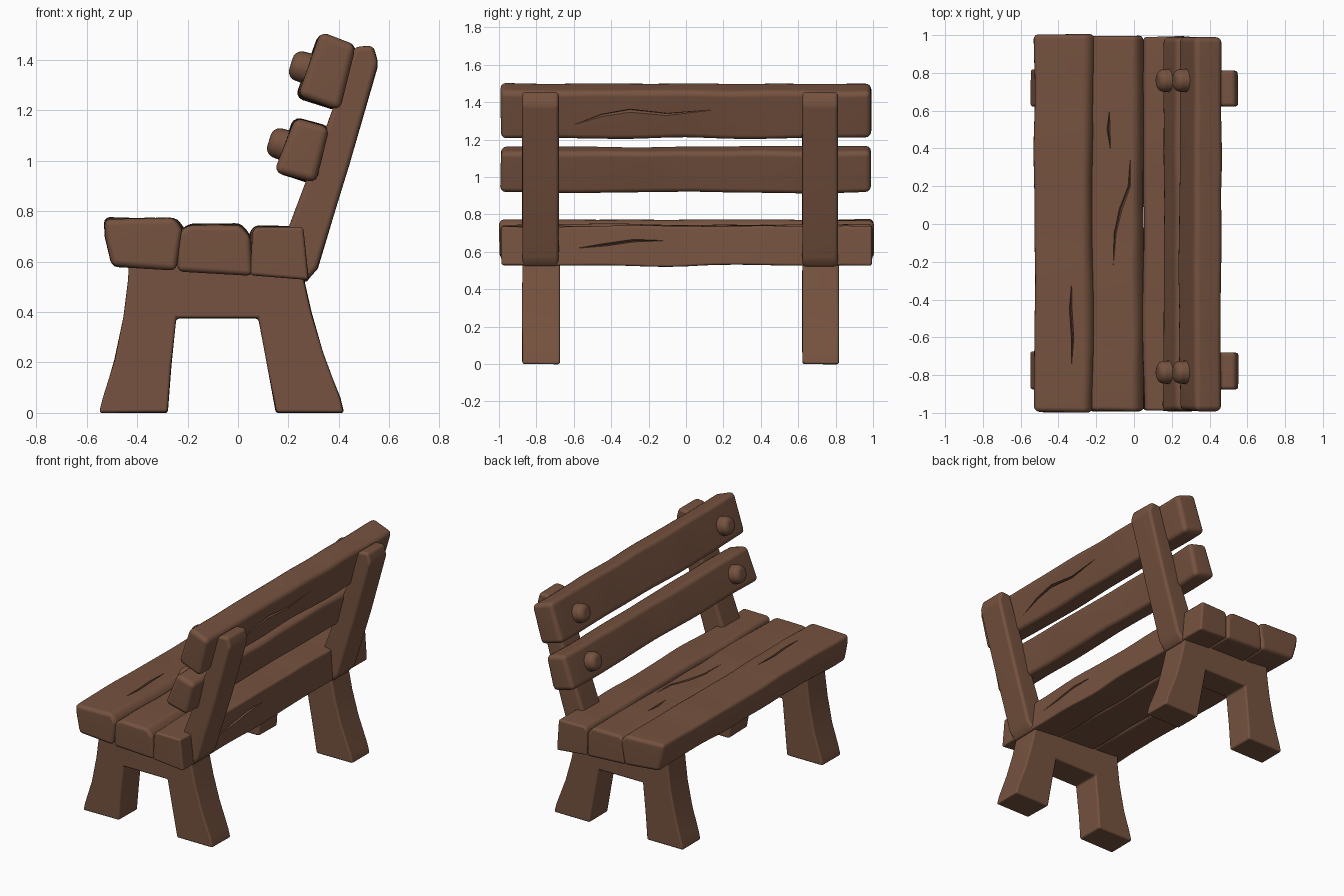
import bpy, bmesh, math
from mathutils import Vector, Matrix, noise

if "Cube" in bpy.data.objects:
    bpy.data.objects.remove(bpy.data.objects["Cube"])

wood = bpy.data.materials.new("brown wood")
wood.diffuse_color = (0.18, 0.085, 0.05, 1)
wood.use_nodes = True
wood.node_tree.nodes["Principled BSDF"].inputs["Base Color"].default_value = wood.diffuse_color


def add_object(name, bm):
    bmesh.ops.recalc_face_normals(bm, faces=bm.faces)
    mesh = bpy.data.meshes.new(name)
    bm.to_mesh(mesh)
    bm.free()
    ob = bpy.data.objects.new(name, mesh)
    bpy.context.collection.objects.link(ob)
    mesh.materials.append(wood)
    return ob


def finish(ob):
    """Soft shading with sharp creases only at hard corners."""
    bpy.ops.object.select_all(action='DESELECT')
    ob.select_set(True)
    bpy.context.view_layer.objects.active = ob
    bpy.ops.object.shade_smooth_by_angle(angle=math.radians(45))
    ob.modifiers.new("soft", 'WEIGHTED_NORMAL').keep_sharp = True


def beam(name, profile, y0, y1, bevel, slices=0, wobble=0.0, seed=0, cracks=()):
    """Side profile (x, z) extruded along y, rounded and made slightly uneven."""
    bm = bmesh.new()
    face = bm.faces.new([bm.verts.new((x, y0, z)) for x, z in profile])
    ext = bmesh.ops.extrude_face_region(bm, geom=[face])['geom']
    bmesh.ops.translate(bm, vec=(0, y1 - y0, 0),
                        verts=[g for g in ext if isinstance(g, bmesh.types.BMVert)])
    bmesh.ops.recalc_face_normals(bm, faces=bm.faces)
    edges = [e for e in bm.edges if e.calc_face_angle(0) > 0.4]
    bmesh.ops.bevel(bm, geom=edges, offset=bevel, segments=3, profile=0.5,
                    affect='EDGES', clamp_overlap=True)
    for i in range(1, slices):
        y = y0 + bevel + (y1 - y0 - 2 * bevel) * i / slices
        bmesh.ops.bisect_plane(bm, geom=bm.verts[:] + bm.edges[:] + bm.faces[:],
                               plane_co=(0, y, 0), plane_no=(0, 1, 0))
    for v in bm.verts:
        p = Vector((v.co.x * 4, v.co.y * 3, v.co.z * 4 + seed * 7.3))
        v.co += noise.noise_vector(p) * wobble
    ob = add_object(name, bm)
    for path, normal in cracks:
        carve(ob, path, Vector(normal).normalized())
    finish(ob)
    return ob


def carve(ob, path, normal):
    """Cut a thin tapering wood crack along a path on the surface."""
    bm = bmesh.new()
    side = normal.cross(Vector((0, 1, 0))).normalized()
    rings = []
    for i, p in enumerate(path):
        s = 0.1 + math.sin(math.pi * i / (len(path) - 1))
        offs = (side * 0.008 * s, normal * 0.02 * s, -side * 0.008 * s, -normal * 0.02 * s)
        rings.append([bm.verts.new(Vector(p) + o) for o in offs])
    for a, b in zip(rings, rings[1:]):
        for j in range(4):
            bm.faces.new((a[j], a[(j + 1) % 4], b[(j + 1) % 4], b[j]))
    bm.faces.new(rings[0])
    bm.faces.new(rings[-1][::-1])
    cutter = add_object("crack_cutter", bm)
    cutter.hide_render = True
    mod = ob.modifiers.new("crack", 'BOOLEAN')
    mod.operation, mod.solver, mod.object = 'DIFFERENCE', 'EXACT', cutter
    bpy.context.view_layer.objects.active = ob
    bpy.ops.object.modifier_apply(modifier=mod.name)
    bpy.data.objects.remove(cutter)


# Seat planks
up = (0, 0, 1)
beam("seat_front_plank",
     [(-0.53, 0.77), (-0.25, 0.772), (-0.213, 0.725), (-0.24, 0.56), (-0.495, 0.585), (-0.525, 0.70)],
     -0.995, 1.0, 0.025, 20, 0.010, 1,
     [([(-0.33, -0.75, 0.77), (-0.325, -0.6, 0.77), (-0.335, -0.45, 0.77), (-0.33, -0.3, 0.77)], up)])
beam("seat_middle_plank",
     [(-0.235, 0.71), (-0.20, 0.745), (0.01, 0.747), (0.05, 0.70), (0.052, 0.545), (-0.24, 0.56)],
     -0.99, 0.995, 0.022, 20, 0.010, 2,
     [([(-0.02, 0.34, 0.745), (-0.025, 0.2, 0.745), (-0.07, 0.08, 0.745), (-0.10, -0.05, 0.745),
        (-0.11, -0.22, 0.745)], up),
      ([(-0.13, 0.6, 0.745), (-0.135, 0.5, 0.745), (-0.125, 0.4, 0.745)], up)])
beam("seat_rear_plank",
     [(0.05, 0.72), (0.07, 0.74), (0.26, 0.738), (0.28, 0.525), (0.05, 0.545)],
     -0.99, 0.99, 0.022, 20, 0.010, 3,
     [([(0.27, -0.58, 0.62), (0.269, -0.42, 0.64), (0.268, -0.28, 0.66), (0.268, -0.12, 0.66)], (1, 0, 0.1))])

# Backrest slats
beam("lower_back_slat", [(0.225, 1.172), (0.365, 1.135), (0.305, 0.91), (0.145, 0.955)],
     -0.99, 0.99, 0.03, 20, 0.009, 4)
beam("upper_back_slat", [(0.325, 1.508), (0.47, 1.455), (0.40, 1.20), (0.232, 1.255)],
     -0.99, 0.99, 0.03, 20, 0.009, 5,
     [([(0.40 + (z - 1.21) * 0.275, y, z) for y, z in
        ((-0.6, 1.28), (-0.45, 1.33), (-0.3, 1.355), (-0.1, 1.335), (0.15, 1.36))], (1, 0, -0.27))])

# Leg frames, posts and pegs on both sides
frame = [(-0.55, 0), (-0.28, 0), (-0.265, 0.18), (-0.245, 0.375), (0.08, 0.375), (0.118, 0.18),
         (0.15, 0), (0.42, 0), (0.405, 0.06), (0.335, 0.24), (0.29, 0.40), (0.262, 0.53), (0.24, 0.60),
         (-0.43, 0.62), (-0.435, 0.53), (-0.455, 0.38), (-0.49, 0.21), (-0.535, 0.06)]
post = [(0.20, 0.62), (0.20, 0.73), (0.335, 1.09), (0.463, 1.452), (0.535, 1.456),
        (0.555, 1.385), (0.44, 0.98), (0.315, 0.575), (0.265, 0.515)]
for side, y0, y1, peg_y in (("near", -0.875, -0.675, -0.785), ("far", 0.622, 0.818, 0.76)):
    beam(side + "_leg_frame", frame, y0, y1, 0.012, 0, 0.004, 6)
    beam(side + "_back_post", post, y0, y1 - 0.005, 0.02, 0, 0.004, 7)
    for level, x, z in (("lower", 0.19, 1.06), ("upper", 0.277, 1.365)):
        bm = bmesh.new()
        bmesh.ops.create_cone(bm, cap_ends=True, segments=24, radius1=0.066, radius2=0.058, depth=0.14)
        rim = [e for e in bm.edges if all(v.co.z > 0 for v in e.verts)]
        bmesh.ops.bevel(bm, geom=rim, offset=0.035, segments=5, profile=0.5, affect='EDGES')
        bm.transform(Matrix.Translation((x, peg_y, z)) @ Matrix.Rotation(math.radians(-73), 4, 'Y'))
        finish(add_object(side + "_" + level + "_peg", bm))
